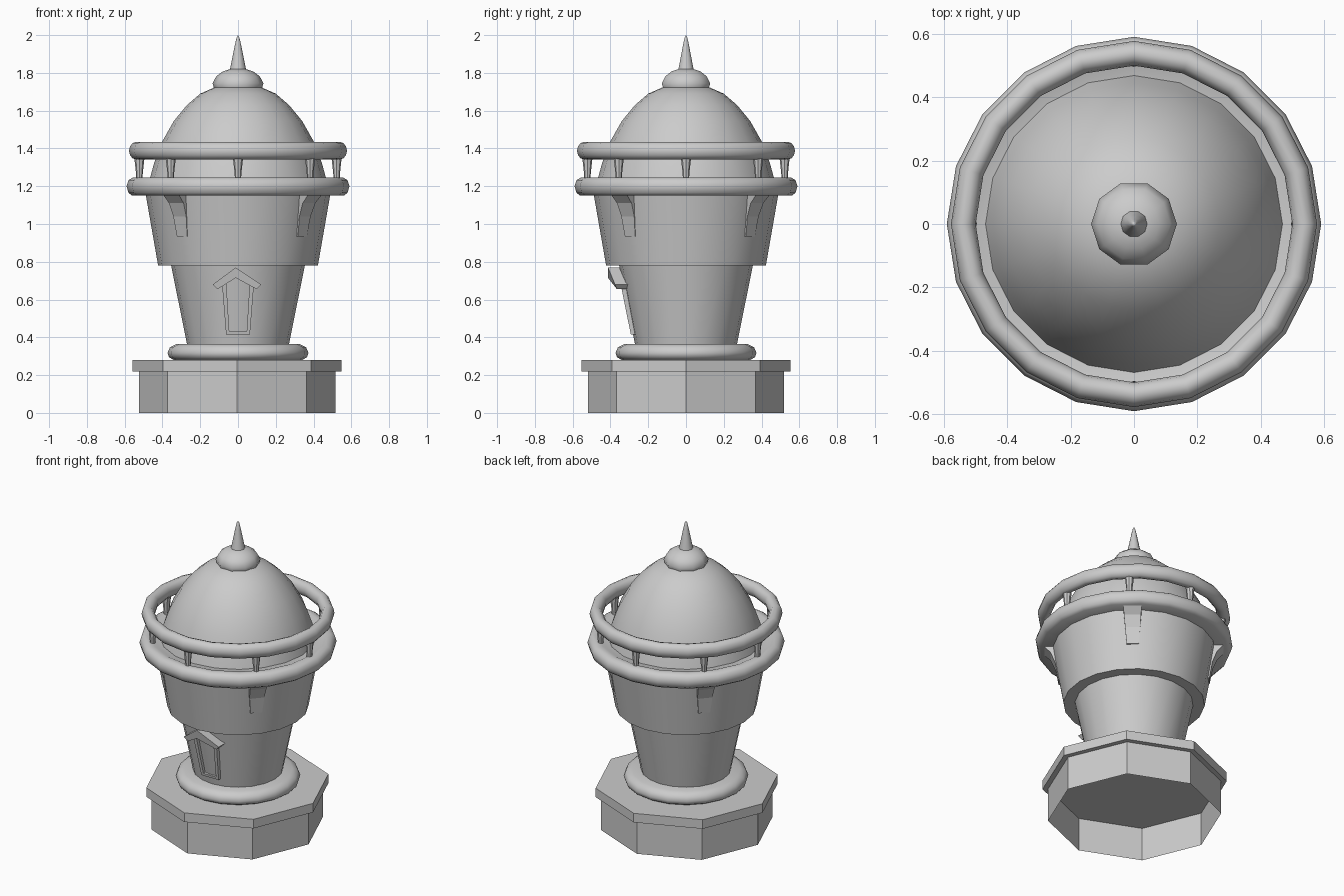
import bpy, bmesh, math
from mathutils import Matrix

if "Cube" in bpy.data.objects:
    bpy.data.objects.remove(bpy.data.objects["Cube"])


def finish(name, bm, angle=35, flat=False):
    bmesh.ops.remove_doubles(bm, verts=bm.verts, dist=1e-5)
    me = bpy.data.meshes.new(name)
    bm.to_mesh(me)
    bm.free()
    ob = bpy.data.objects.new(name, me)
    bpy.context.collection.objects.link(ob)
    if not flat:
        me.shade_smooth()
        me.set_sharp_from_angle(angle=math.radians(angle))
    return ob


def lathe(name, profile, sides, closed=False, flat=False, loc=(0, 0, 0), angle=35):
    """Revolve (radius, z) points, listed bottom to top on the outside."""
    bm = bmesh.new()
    rings = [[bm.verts.new((r * math.cos(2 * math.pi * i / sides) + loc[0],
                            r * math.sin(2 * math.pi * i / sides) + loc[1], z + loc[2]))
              for i in range(sides)] for r, z in profile]
    pairs = list(zip(rings, rings[1:]))
    if closed:
        pairs.append((rings[-1], rings[0]))
    for a, b in pairs:
        for i in range(sides):
            j = (i + 1) % sides
            bm.faces.new((a[i], a[j], b[j], b[i]))
    if not closed:
        for ring, (r, z) in zip((rings[0], rings[-1]), (profile[0], profile[-1])):
            if r == 0:
                bmesh.ops.pointmerge(bm, verts=ring, merge_co=ring[0].co)
    bmesh.ops.dissolve_degenerate(bm, dist=1e-6, edges=bm.edges)
    return finish(name, bm, angle, flat)


def oval(r, z, a, b, n=12):
    return [(r + a * math.cos(2 * math.pi * k / n), z + b * math.sin(2 * math.pi * k / n))
            for k in range(n)]


def prism(name, front, back, matrix=Matrix()):
    """Solid between two matching outlines."""
    bm = bmesh.new()
    f = [bm.verts.new(matrix @ Matrix.Translation(p).translation) for p in front]
    b = [bm.verts.new(matrix @ Matrix.Translation(p).translation) for p in back]
    bm.faces.new(f)
    bm.faces.new(b[::-1])
    for i in range(len(f)):
        j = (i + 1) % len(f)
        bm.faces.new((f[j], f[i], b[i], b[j]))
    bmesh.ops.recalc_face_normals(bm, faces=bm.faces)
    return finish(name, bm, flat=True)


# Octagonal plinth, open underneath, with its slab
OFF = (-0.005, 0, 0)
lathe("plinth_wall", [(0.52, 0), (0.52, 0.22)], 8, flat=True, loc=OFF)
lathe("plinth_slab", [(0, 0.22), (0.553, 0.22), (0.553, 0.28), (0, 0.28)], 8, flat=True, loc=OFF)

# Tower body
lathe("foot_ring", [(0.2, 0.28), (0.34, 0.28), (0.365, 0.295), (0.373, 0.318), (0.36, 0.348),
                    (0.325, 0.365), (0.2, 0.365)], 20, angle=60)
lathe("lower_tower", [(0.265, 0.34), (0.355, 0.785)], 20)
lathe("upper_tower", [(0.3, 0.78), (0.423, 0.78), (0.491, 1.17)], 20)

# Balcony and rail
lathe("balcony_deck", [(0.4, 1.15), (0.56, 1.15), (0.58, 1.165), (0.59, 1.2), (0.58, 1.232),
                       (0.555, 1.247), (0.525, 1.247), (0.5, 1.235), (0.4, 1.235)], 20, angle=60)
lathe("balcony_rail", oval(0.538, 1.388, 0.039, 0.047), 20, closed=True, angle=60)
for k in range(8):
    a = math.radians(45 * k + (2 if k % 2 else 0))
    lathe(f"rail_post_{k + 1}", [(0.016, 1.23), (0.018, 1.27), (0.028, 1.36)], 8,
          loc=(0.522 * math.cos(a), 0.522 * math.sin(a), 0))

# Curved brackets under the balcony
side = [(0.41, 0.935), (0.452, 0.935), (0.47, 1.04), (0.498, 1.11), (0.55, 1.165), (0.42, 1.165)]
for k in range(4):
    rot = Matrix.Rotation(math.radians(49 + 90 * k), 4, 'Z')
    w = [0.036 + 0.02 * (z - 0.935) / 0.23 for r, z in side]
    prism(f"bracket_{k + 1}", [(r, -h, z) for (r, z), h in zip(side, w)],
          [(r, h, z) for (r, z), h in zip(side, w)], rot)

# Dome, cap and spike
lathe("dome", [(0.472, 1.22), (0.445, 1.32), (0.405, 1.43), (0.34, 1.545), (0.27, 1.63),
               (0.2, 1.69), (0.12, 1.725), (0, 1.74)], 20, angle=60)
lathe("dome_cap", [(0.09, 1.715), (0.128, 1.722), (0.135, 1.745), (0.115, 1.782), (0.08, 1.808),
                   (0.04, 1.821), (0, 1.823)], 10, angle=60)
lathe("spike", [(0.044, 1.81), (0.03, 1.88), (0.015, 1.955), (0.008, 1.985), (0, 2.0)], 10, angle=60)


# Doorway frame leaning with the tower wall
def wall(x, z, out):
    return (x, -(0.268 + 0.202 * (z - 0.355)) - out, z)


def slab(name, pts, out):
    prism(name, [wall(x, z, out) for x, z in pts], [wall(x, z, -0.03) for x, z in pts])


for s, n in ((-1, "left"), (1, "right")):
    slab(f"door_jamb_{n}", [(s * 0.063, 0.415), (s * 0.045, 0.415), (s * 0.062, 0.69), (s * 0.085, 0.69)], 0.012)
slab("door_sill", [(-0.063, 0.415), (0.063, 0.415), (0.063, 0.432), (-0.063, 0.432)], 0.012)

# Gabled door hood
outline = [(-0.133, 0.68), (-0.012, 0.77), (0.122, 0.68), (0.098, 0.655), (-0.012, 0.715), (-0.108, 0.655)]
prism("door_hood", [(x, -0.41 + 0.4 * (0.765 - z) if z < 0.7 else -0.413, z) for x, z in outline],
      [(x, -0.29, z) for x, z in outline])
